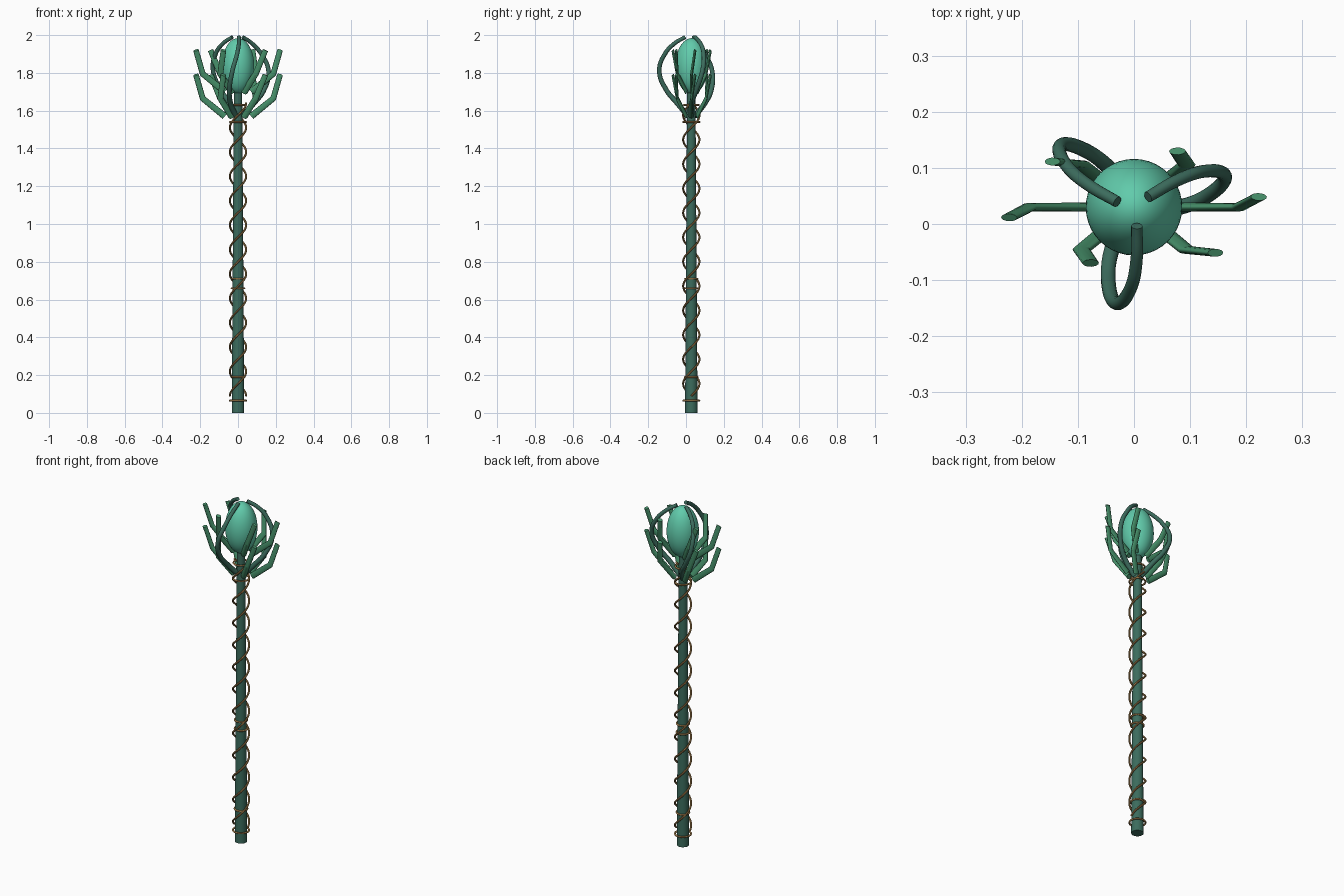
import bpy
from math import sin, cos, tau, radians

if "Cube" in bpy.data.objects:
    bpy.data.objects.remove(bpy.data.objects["Cube"])

CY = 0.028  # staff axis sits slightly behind the origin


def material(name, rgb):
    m = bpy.data.materials.new(name)
    m.diffuse_color = (*rgb, 1)
    m.use_nodes = True
    m.node_tree.nodes["Principled BSDF"].inputs["Base Color"].default_value = m.diffuse_color
    return m


DARK = material("dark_green", (0.045, 0.15, 0.11))
LEAF = material("leaf_green", (0.06, 0.27, 0.14))
ORB = material("jade", (0.12, 0.60, 0.41))
GOLD = material("bronze", (0.40, 0.23, 0.08))


def tube(name, pts, radius, mat, kind='POLY', taper=1.0, res=4):
    """Round tube through points, converted to a mesh."""
    cu = bpy.data.curves.new(name, 'CURVE')
    cu.dimensions = '3D'
    cu.bevel_depth = radius
    cu.bevel_resolution = res
    cu.use_fill_caps = True
    cu.resolution_u = 8
    sp = cu.splines.new(kind)
    n = len(pts)
    if kind == 'BEZIER':
        sp.bezier_points.add(n - 1)
        for i, (b, p) in enumerate(zip(sp.bezier_points, pts)):
            b.co = p
            b.handle_left_type = b.handle_right_type = 'AUTO'
            b.radius = 1 + (taper - 1) * i / (n - 1)
    else:
        sp.points.add(n - 1)
        for i, (b, p) in enumerate(zip(sp.points, pts)):
            b.co = (*p, 1)
            b.radius = 1 + (taper - 1) * i / (n - 1)
    sp.use_smooth = True
    ob = bpy.data.objects.new(name, cu)
    bpy.context.collection.objects.link(ob)
    cu.materials.append(mat)
    bpy.ops.object.select_all(action='DESELECT')
    ob.select_set(True)
    bpy.context.view_layer.objects.active = ob
    bpy.ops.object.convert(target='MESH')
    ob = bpy.context.object
    bpy.ops.object.shade_smooth_by_angle(angle=radians(35))
    return ob


# Tapered shaft
bpy.ops.mesh.primitive_cone_add(vertices=32, radius1=0.033, radius2=0.022,
                                depth=1.71, location=(0, CY, 0.855))
shaft = bpy.context.object
shaft.name = "shaft"
shaft.data.materials.append(DARK)
bpy.ops.object.shade_smooth_by_angle()

# Egg-shaped orb
bpy.ops.mesh.primitive_uv_sphere_add(segments=40, ring_count=24, radius=1,
                                     location=(0, CY + 0.002, 1.836))
orb = bpy.context.object
orb.name = "orb"
orb.scale = (0.086, 0.086, 0.148)
orb.data.materials.append(ORB)
bpy.ops.object.shade_smooth()

# Two vines winding up the shaft
TURNS, STEPS = 6, 180
for k in range(2):
    pts = []
    for i in range(STEPS + 1):
        f = i / STEPS
        a = tau * (TURNS * f + k / 2)
        pts.append((0.043 * cos(a), CY + 0.043 * sin(a), 0.09 + 1.55 * f))
    tube(f"vine_{k + 1}", pts, 0.0055, GOLD, res=2)

# Binding rings
for i, (z, r) in enumerate([(0.065, 0.043), (0.19, 0.034), (0.66, 0.034),
                            (0.71, 0.033), (1.54, 0.043), (1.63, 0.04)]):
    bpy.ops.mesh.primitive_torus_add(major_segments=36, minor_segments=8,
                                     major_radius=r, minor_radius=0.005,
                                     location=(0, CY, z))
    ring = bpy.context.object
    ring.name = f"ring_{i + 1}"
    ring.data.materials.append(GOLD)
    bpy.ops.object.shade_smooth()

# Three twisting claws around the orb: radius, twist in degrees, height
CLAW = [(0.02, -35, 1.57), (0.085, -28, 1.64), (0.14, -19, 1.71), (0.172, -10, 1.81),
        (0.14, -2, 1.90), (0.09, 3, 1.955), (0.032, 9, 1.99)]
for k in range(3):
    pts = []
    for r, twist, z in CLAW:
        a = radians(-90 + 120 * k + twist)
        pts.append((r * cos(a), CY + r * sin(a), z))
    tube(f"claw_{k + 1}", pts, 0.0145, DARK, 'BEZIER', taper=0.7)

# Two tiers of six bent leaves, flattened front to back
PROFILE = [(0.07, 0, 0), (0.187, 0, 0.095), (0.226, 10, 0.22)]
for tier, base in enumerate((1.57, 1.70)):
    for k in range(6):
        pts = []
        for r, twist, z in PROFILE:
            a = radians(60 * k + twist)
            pts.append((r * cos(a), r * sin(a), base + z))
        leaf = tube(f"leaf_{tier + 1}_{k + 1}", pts, 0.0175, LEAF, taper=0.85)
        leaf.scale.y = 0.47
        leaf.location.y = CY + 0.002
